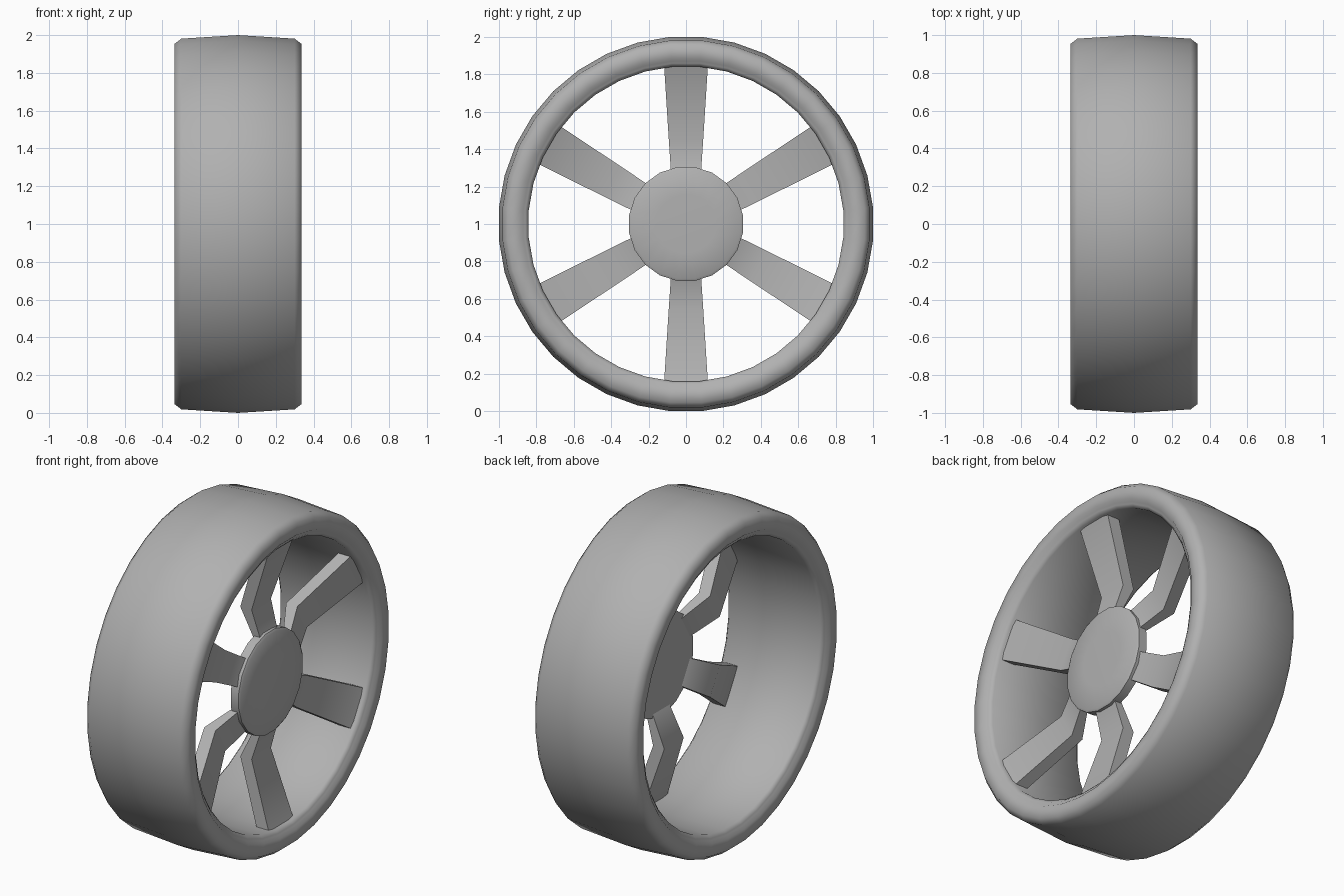
import bpy, bmesh, math
from mathutils import Matrix, Vector

if "Cube" in bpy.data.objects:
    bpy.data.objects.remove(bpy.data.objects["Cube"])

CENTRE = Vector((0, 0, 1))
GREY = bpy.data.materials.new("dark_grey")
GREY.diffuse_color = (0.44, 0.44, 0.44, 1)
GREY.use_nodes = True
GREY.node_tree.nodes["Principled BSDF"].inputs["Base Color"].default_value = GREY.diffuse_color


def finish(name, bm, smooth):
    bmesh.ops.recalc_face_normals(bm, faces=bm.faces)
    bmesh.ops.translate(bm, verts=bm.verts, vec=CENTRE)
    mesh = bpy.data.meshes.new(name)
    bm.to_mesh(mesh)
    bm.free()
    mesh.materials.append(GREY)
    ob = bpy.data.objects.new(name, mesh)
    bpy.context.collection.objects.link(ob)
    bpy.ops.object.select_all(action='DESELECT')
    ob.select_set(True)
    bpy.context.view_layer.objects.active = ob
    bpy.ops.object.shade_smooth_by_angle(angle=math.radians(smooth))


def skin(bm, loops, closed):
    """Join successive vertex loops with quads; cap the ends if open."""
    pairs = list(zip(loops, loops[1:]))
    if closed:
        pairs.append((loops[-1], loops[0]))
    else:
        bm.faces.new(loops[0])
        bm.faces.new(loops[-1])
    n = len(loops[0])
    for a, b in pairs:
        for i in range(n):
            j = (i + 1) % n
            bm.faces.new((a[i], a[j], b[j], b[i]))


def revolve(name, profile, sides, closed, smooth):
    """Spin (x, radius) points around the x axis, flat side on the ground."""
    bm = bmesh.new()
    angles = [math.tau * (i + 0.5) / sides for i in range(sides)]
    skin(bm, [[bm.verts.new((x, r * math.sin(a), r * math.cos(a)))
               for a in angles] for x, r in profile], closed)
    finish(name, bm, smooth)


# Tyre and barrel: one symmetric cross-section
half = [(0.30, 0.985), (0.335, 0.958), (0.335, 0.888), (0.32, 0.874),
        (0.318, 0.862), (0.30, 0.844)]
revolve("wheel_rim", [(0, 1.0038)] + half + [(-x, r) for x, r in reversed(half)],
        36, True, 60)

# Hub disc with a slightly domed face
revolve("hub", [(0.165, 0.308), (0.218, 0.308), (0.226, 0.295), (0.232, 0.16)],
        20, False, 50)

# Six bent spokes: (radius, front x, half width, thickness) stations
stations = [(0.27, 0.21, 0.08, 0.045), (0.45, 0.155, 0.092, 0.075),
            (0.846, 0.288, 0.117, 0.08)]
for k in range(6):
    bm = bmesh.new()
    skin(bm, [[bm.verts.new((x - d * t, s * w, r))
               for d, s in ((0, -1), (0, 1), (1, 1), (1, -1))]
              for r, x, w, t in stations], False)
    bm.transform(Matrix.Rotation(k * math.tau / 6, 4, 'X'))
    finish(f"spoke_{k + 1}", bm, 50)
